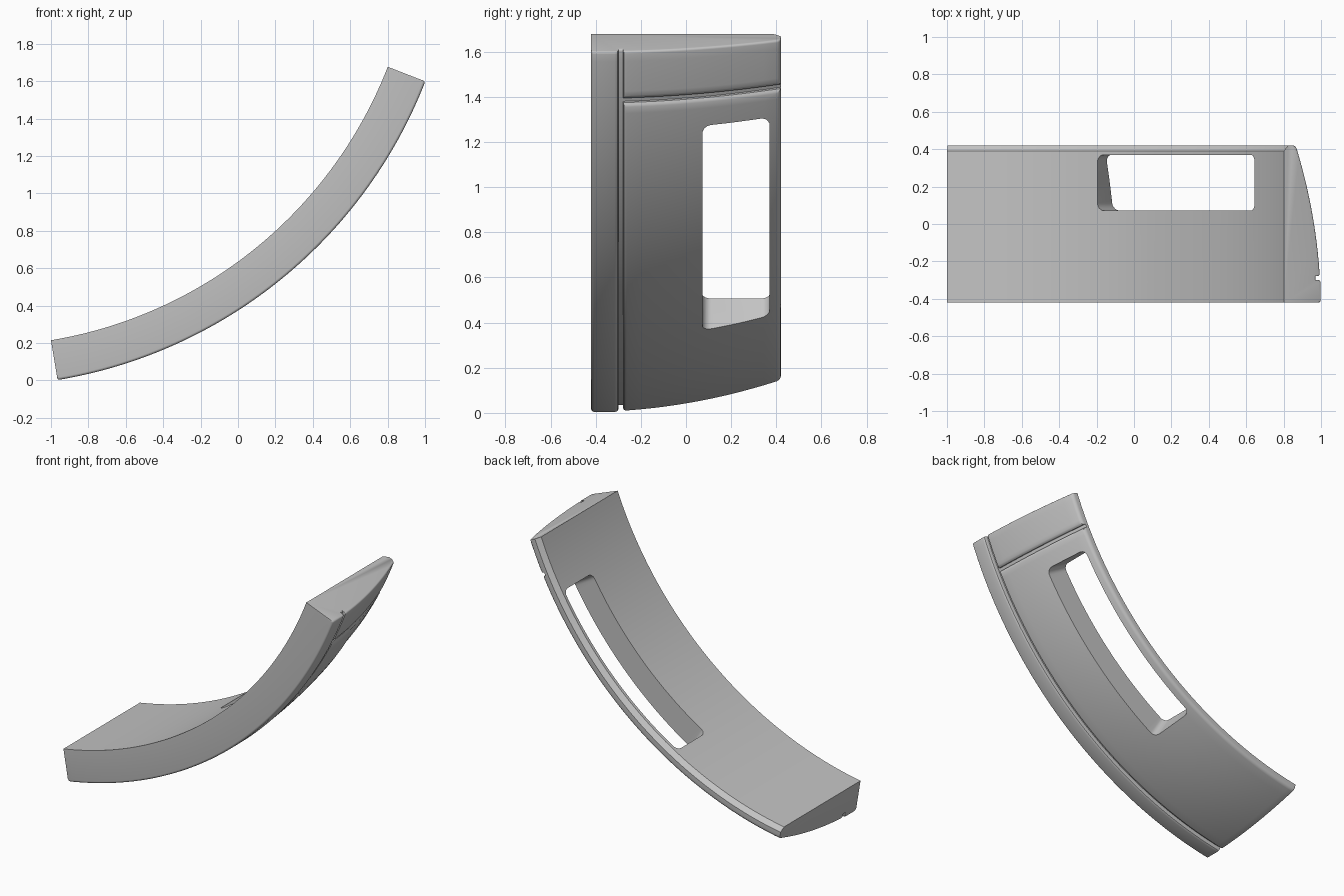
import bpy, bmesh, math
from math import radians, cos, sin, pi

if "Cube" in bpy.data.objects:
    bpy.data.objects.remove(bpy.data.objects["Cube"])

# Arc axis (parallel to y) and main dimensions
CX, CZ = -1.3825, 2.526
R_IN, R_OUT = 2.3425, 2.558
A0, A1 = radians(-80.6), radians(-21.25)
HALF = 0.42


def outer(y):
    """Outer radius, crowned so that the panel thins toward the back."""
    return R_OUT - 0.19 * (y + 0.45) ** 2


def place(a, y, r):
    return (CX + r * cos(a), y, CZ + r * sin(a))


def loft(name, rings):
    """Closed solid through rings of (angle, y, radius) points."""
    bm = bmesh.new()
    rows = [[bm.verts.new(place(*p)) for p in ring] for ring in rings]
    n = len(rows[0])
    for lo, hi in zip(rows, rows[1:]):
        for i in range(n):
            j = (i + 1) % n
            bm.faces.new((lo[i], lo[j], hi[j], hi[i]))
    bm.faces.new(rows[0][::-1])
    bm.faces.new(rows[-1])
    bmesh.ops.recalc_face_normals(bm, faces=bm.faces)
    me = bpy.data.meshes.new(name)
    bm.to_mesh(me)
    bm.free()
    ob = bpy.data.objects.new(name, me)
    bpy.context.collection.objects.link(ob)
    return ob


# Cross-section (y, radius, on_outer_side) with long groove and rounded edges
section = [(-HALF, R_IN, 0), (0.39, R_IN, 0), (HALF, 2.369, 0)]
b = 0.018
for k in range(5):                                   # back outer edge
    t = k / 4 * pi / 2
    y = HALF - b + b * cos(t)
    section.append((y, outer(y) - b + b * sin(t), 1))
for k in range(1, 13):                               # crowned face
    y = 0.40 + (-0.262 - 0.40) * k / 12
    section.append((y, outer(y), 1))
G = 0.026
section += [(-0.270, outer(-0.27) - 0.001, 1), (-0.275, outer(-0.27) - 0.004, 1),
            (-0.278, outer(-0.27) - 0.010, 1), (-0.278, R_OUT - G - 0.005, 1),
            (-0.300, R_OUT - G - 0.005, 1), (-0.300, R_OUT - 0.012, 1),
            (-0.303, R_OUT - 0.005, 1), (-0.308, R_OUT - 0.002, 1),
            (-0.316, R_OUT, 1)]
b = 0.014
for k in range(5):                                   # front outer edge
    t = k / 4 * pi / 2
    section.append((-HALF + b - b * sin(t), R_OUT - b + b * cos(t), 1))

# Curved panel: sweep the section, rounding the outer rim at both ends
e = 0.011
rim = [(e / R_OUT * (1 - cos(k / 4 * pi / 2)), e * (1 - sin(k / 4 * pi / 2)))
       for k in range(5)]
steps = [(A0 + da, ins) for da, ins in rim]
lo, hi = A0 + rim[-1][0], A1 - rim[-1][0]
steps += [(lo + (hi - lo) * k / 72, 0) for k in range(1, 72)]
steps += [(A1 - da, ins) for da, ins in reversed(rim)]
panel = loft("curved_panel", [[(a, y, r - ins * o) for y, r, o in section]
                              for a, ins in steps])

# Slot cutter: rounded rectangle in (angle, y), running radially
SA, SB, Y0, Y1, rad = radians(-59.55), radians(-30.05), 0.072, 0.37, 0.04
ra = rad / 2.43
outline = []
for ca, cy, q in ((SB - ra, Y1 - rad, 0), (SA + ra, Y1 - rad, 1),
                  (SA + ra, Y0 + rad, 2), (SB - ra, Y0 + rad, 3)):
    for k in range(7):
        t = (q + k / 6) * pi / 2
        outline.append((ca + ra * cos(t), cy + rad * sin(t)))
    if q in (0, 2):                                  # long curved sides
        s, f = (SB - ra, SA + ra) if q == 0 else (SA + ra, SB - ra)
        yy = Y1 if q == 0 else Y0
        outline += [(s + (f - s) * k / 36, yy) for k in range(1, 36)]
slot = loft("slot_cutter", [[(a, y, r) for a, y in outline] for r in (2.2, 2.7)])

# Cross groove cutter: flared channel following the crowned face
GA, w = radians(-26.7), 0.0045
groove_rings = []
for k in range(15):
    y = -0.289 + (0.45 + 0.289) * k / 14
    R = outer(y)
    groove_rings.append([(GA - w, y, R - 0.024), (GA + w, y, R - 0.024),
                         (GA + w, y, R - 0.011), (GA + w + 0.003, y, R - 0.004),
                         (GA + w + 0.012, y, R + 0.006), (GA - w - 0.012, y, R + 0.006),
                         (GA - w - 0.003, y, R - 0.004), (GA - w, y, R - 0.011)])
groove = loft("cross_groove_cutter", groove_rings)

# Cut the slot and the groove, then drop the cutters
bpy.context.view_layer.objects.active = panel
panel.select_set(True)
for cutter in (slot, groove):
    cutter.hide_render = True
    mod = panel.modifiers.new(cutter.name, 'BOOLEAN')
    mod.operation = 'DIFFERENCE'
    mod.solver = 'EXACT'
    mod.object = cutter
    bpy.ops.object.modifier_apply(modifier=mod.name)
    bpy.data.objects.remove(cutter)

# Grey finish, smooth with crisp edges
grey = bpy.data.materials.new("plain_grey")
grey.diffuse_color = (0.55, 0.55, 0.55, 1)
grey.use_nodes = True
grey.node_tree.nodes["Principled BSDF"].inputs["Base Color"].default_value = grey.diffuse_color
panel.data.materials.clear()
panel.data.materials.append(grey)
bpy.ops.object.shade_smooth_by_angle(angle=radians(30))
